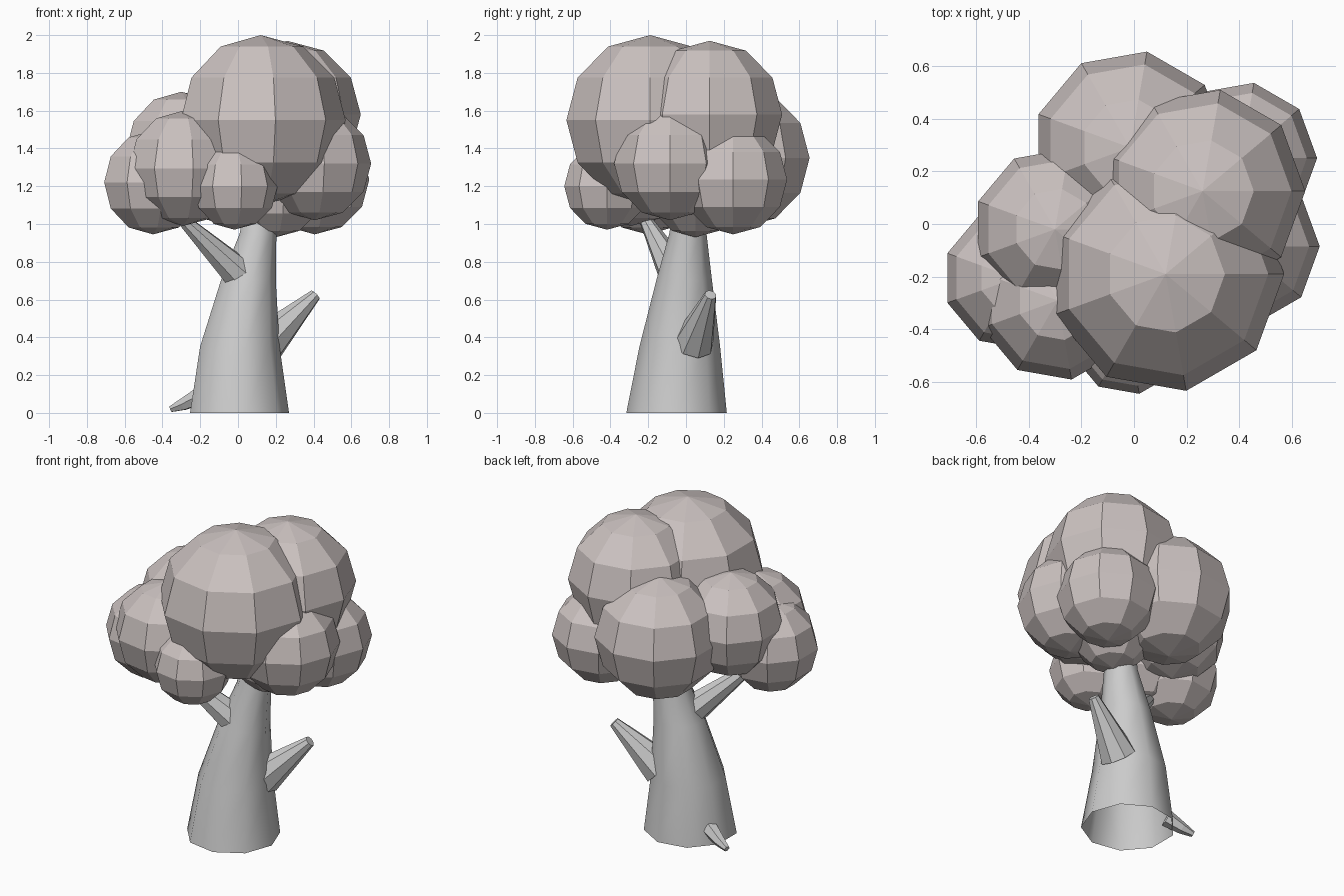
import bpy, bmesh
from math import sin, cos, pi, tau
from mathutils import Vector, Matrix

if "Cube" in bpy.data.objects:
    bpy.data.objects.remove(bpy.data.objects["Cube"])


def finish(bm, name, mat=None):
    bmesh.ops.recalc_face_normals(bm, faces=bm.faces)
    me = bpy.data.meshes.new(name)
    bm.to_mesh(me)
    bm.free()
    ob = bpy.data.objects.new(name, me)
    bpy.context.collection.objects.link(ob)
    if mat:
        me.materials.append(mat)
    return ob


def leaf_ball(name, x, y, z, r, mat):
    """Nine-sided faceted ball: a half circle spun about z."""
    bm = bmesh.new()
    prof = [bm.verts.new((r * cos(a), 0, r * sin(a)))
            for a in (-pi / 2 + i * pi / 6 for i in range(7))]
    edges = [bm.edges.new(p) for p in zip(prof, prof[1:])]
    bmesh.ops.spin(bm, geom=prof + edges, cent=(0, 0, 0), axis=(0, 0, 1),
                   angle=tau, steps=9)
    bmesh.ops.remove_doubles(bm, verts=bm.verts, dist=0.001)
    bmesh.ops.translate(bm, verts=bm.verts, vec=(x, y, z))
    return finish(bm, name, mat)


def tube(name, stations, sides, level=False, cap=True):
    """Tapered tube through (x, y, z, radius) stations."""
    bm = bmesh.new()
    pts = [Vector(s[:3]) for s in stations]
    rings = []
    for i, s in enumerate(stations):
        d = pts[min(i + 1, len(pts) - 1)] - pts[max(i - 1, 0)]
        rot = Matrix.Identity(3) if level else d.to_track_quat('Z', 'Y').to_matrix()
        ring = []
        for k in range(sides):
            a = tau * k / sides
            p = pts[i] + rot @ Vector((s[3] * cos(a), s[3] * sin(a), 0))
            p.z = max(p.z, 0)
            ring.append(bm.verts.new(p))
        rings.append(ring)
    for a, b in zip(rings, rings[1:]):
        for k in range(sides):
            n = (k + 1) % sides
            bm.faces.new((a[k], a[n], b[n], b[k]))
    if cap:
        bm.faces.new(rings[-1])
    return finish(bm, name)


# Leaning trunk, open at the ground, smooth shaded
trunk = tube("trunk", [(0, -.05, 0, .27), (.003, -.033, .35, .217),
                       (.05, -.01, .7, .15), (.103, .01, .95, .1),
                       (.13, .03, 1.2, .08)], 9, level=True, cap=False)
trunk.data.polygons.foreach_set("use_smooth", [True] * len(trunk.data.polygons))

# Two bare branches and a root stub
tube("right_branch", [(.15, .04, .37, .11), (.41, .13, .625, .032)], 8)
tube("left_branch", [(.0, -.06, .74, .09), (-.32, -.23, 1.05, .028)], 8)
tube("root", [(-.2, .05, .09, .05), (-.29, .08, .045, .035),
              (-.355, .1, .02, .018)], 6)

# Crown of overlapping balls
leaf = bpy.data.materials.new("leaves")
leaf.diffuse_color = (.6, .54, .53, 1)
leaf.use_nodes = True
leaf.node_tree.nodes["Principled BSDF"].inputs["Base Color"].default_value = leaf.diffuse_color
balls = {
    "crown_top_front": (.12, -.19, 1.55, .45),
    "crown_top_back": (.26, .125, 1.58, .39),
    "crown_back": (-.015, .29, 1.35, .37),
    "crown_left_back": (-.3, -.02, 1.39, .31),
    "crown_right_back": (.405, .25, 1.235, .29),
    "crown_right": (.405, -.085, 1.32, .3),
    "crown_left": (-.45, -.205, 1.22, .275),
    "crown_left_front": (-.29, -.29, 1.295, .305),
    "crown_front": (-.02, -.418, 1.2, .23),
    "crown_under": (.2, .05, 1.18, .25),
}
for name, b in balls.items():
    leaf_ball(name, *b, leaf)
